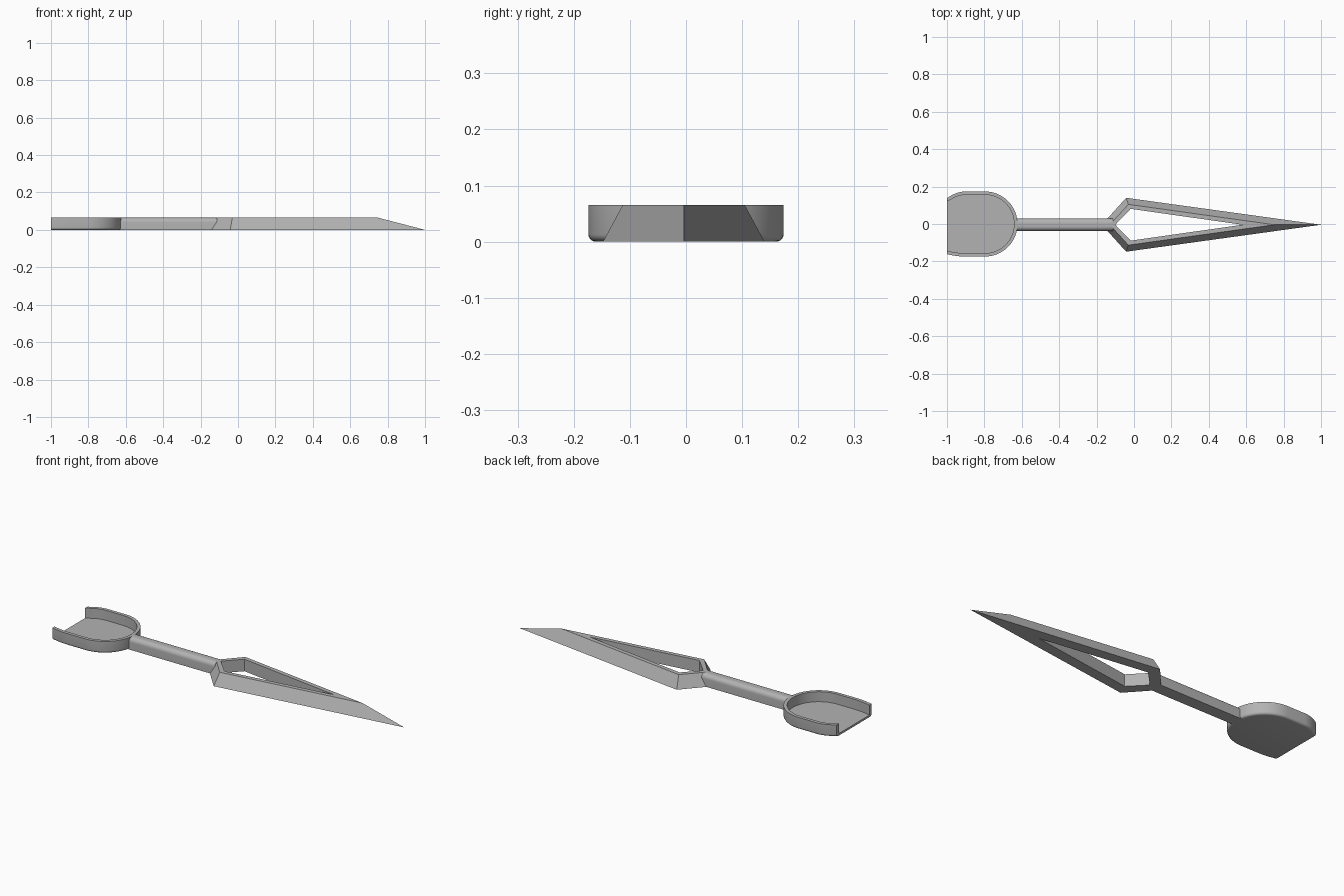
import bpy, bmesh, math
from mathutils import Vector

if "Cube" in bpy.data.objects:
    bpy.data.objects.remove(bpy.data.objects["Cube"])

H = 0.065          # common height of all parts
CY = -0.004        # centre line of shaft and blade

grey = bpy.data.materials.new("plain grey")
grey.diffuse_color = (0.45, 0.45, 0.45, 1)
grey.use_nodes = True
grey.node_tree.nodes["Principled BSDF"].inputs["Base Color"].default_value = grey.diffuse_color


def finish(bm, name, smooth=None):
    bmesh.ops.recalc_face_normals(bm, faces=bm.faces)
    me = bpy.data.meshes.new(name)
    bm.to_mesh(me)
    bm.free()
    ob = bpy.data.objects.new(name, me)
    bpy.context.collection.objects.link(ob)
    me.materials.append(grey)
    if smooth:
        bpy.ops.object.select_all(action='DESELECT')
        ob.select_set(True)
        bpy.context.view_layer.objects.active = ob
        bpy.ops.object.shade_smooth_by_angle(angle=math.radians(smooth))
    return ob


def bridge(bm, a, b, closed=True):
    n = len(a)
    for i in range(n if closed else n - 1):
        j = (i + 1) % n
        bm.faces.new((a[i], a[j], b[j], b[i]))


# blade: open kite frame, outer faces sloping inwards, hole walls vertical
def kite(bm, rear, corner_x, half, tip, z):
    pts = [(rear, 0), (corner_x, half), (tip, 0), (corner_x, -half)]
    return [bm.verts.new((x, y + CY, z)) for x, y in pts]


bm = bmesh.new()
rings = [kite(bm, -0.172, -0.042, 0.144, 1.0, 0),
         kite(bm, -0.129, -0.03, 0.109, 0.75, H),
         kite(bm, -0.1, -0.018, 0.085, 0.58, H),
         kite(bm, -0.1, -0.018, 0.085, 0.58, 0)]
for i in range(4):
    bridge(bm, rings[i], rings[(i + 1) % 4])
finish(bm, "blade_frame")

# shaft: square bar with rounded upper edges
bm = bmesh.new()
w, r = 0.033, 0.024
prof = [(-w, 0), (w, 0)]
for side in (1, -1):
    for k in range(9):
        a = math.pi / 2 * (k / 8 if side > 0 else 1 - k / 8)
        prof.append((side * (w - r + r * math.cos(a)), H - r + r * math.sin(a)))
ends = [[bm.verts.new((x, y + CY, z)) for y, z in prof] for x in (-0.634, -0.113)]
bridge(bm, *ends)
for e in ends:
    bm.faces.new(e)
finish(bm, "shaft", 35)

# cup: rounded tray, open at the far end
R, CX, T, FLOOR, FIL = 0.174, -0.797, 0.018, 0.011, 0.013
path = []
for k in range(9):                       # lower side, curving in slightly
    t = 1 - k / 8
    path.append(Vector((-0.9 - 0.1 * t, -R + 0.013 * t * t)))
for k in range(41):                      # round end
    a = math.pi * (k / 40 - 0.5)
    path.append(Vector((CX + R * math.cos(a), R * math.sin(a))))
for k in range(9):                       # upper side, curving in more
    t = k / 8
    path.append(Vector((-0.9 - 0.1 * t, R - 0.036 * t * t)))


def inset(d):
    out = []
    for i, p in enumerate(path):
        if i in (0, len(path) - 1):
            n = Vector((0, 1 if i == 0 else -1))
        else:
            t = (path[i + 1] - path[i - 1]).normalized()
            n = Vector((-t.y, t.x))
        out.append(p + n * d)
    return out


section = [(T, FLOOR), (T, H), (0, H)]
for k in range(6):
    a = math.pi / 2 * k / 5
    section.append((FIL * (1 - math.cos(a)), FIL * (1 - math.sin(a))))
bm = bmesh.new()
loops = [[bm.verts.new((p.x, p.y, z)) for p in inset(d)] for d, z in section]
for a, b in zip(loops, loops[1:]):
    bridge(bm, a, b, closed=False)
bm.faces.new(loops[0])                   # floor
bm.faces.new(loops[-1])                  # underside
bm.faces.new([l[0] for l in loops] + [l[-1] for l in reversed(loops)])
finish(bm, "cup", 35)
